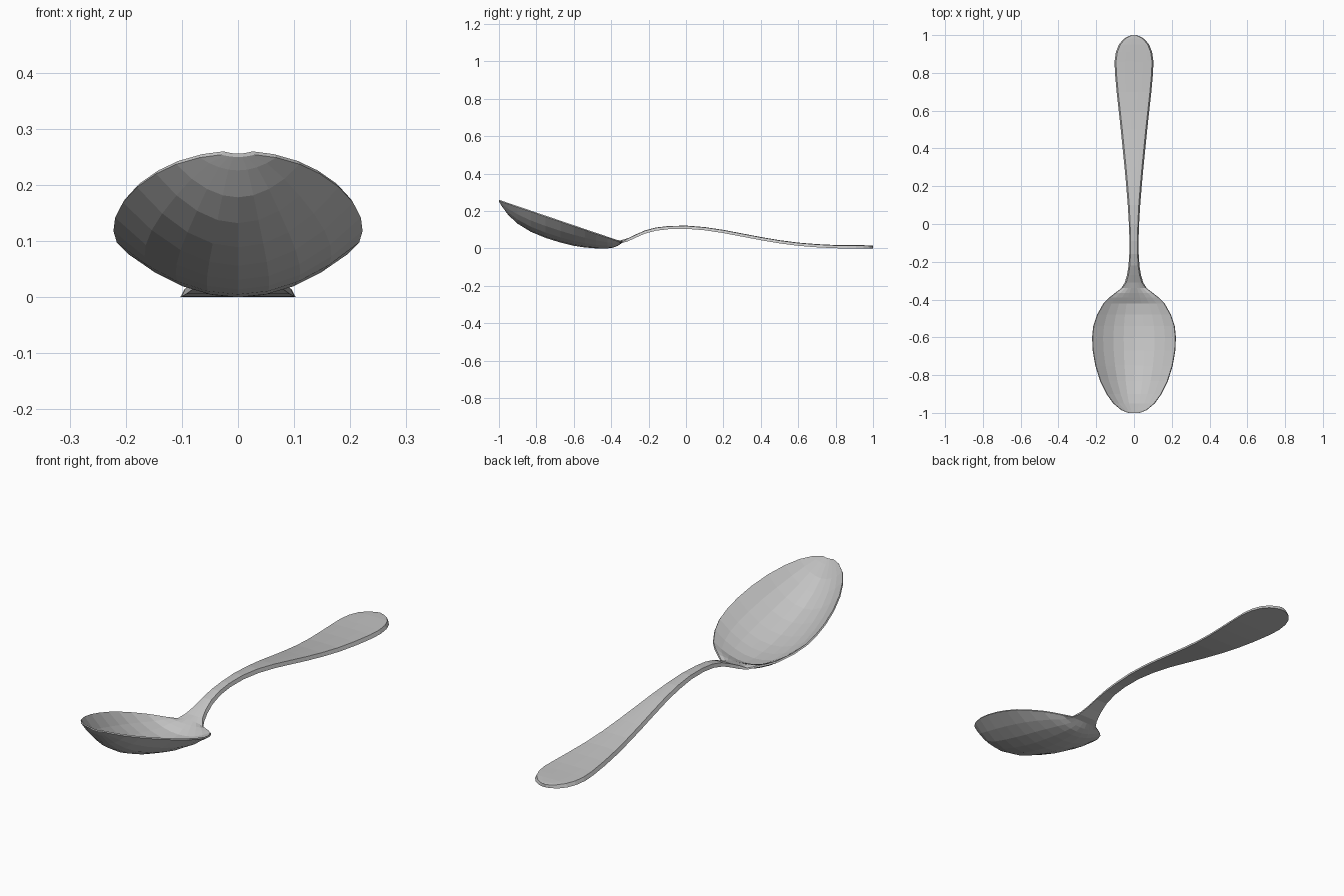
import bpy
import bmesh

cube = bpy.data.objects.get("Cube")
if cube:
    bpy.data.objects.remove(cube, do_unlink=True)

steel = bpy.data.materials.new("brushed steel")
steel.use_nodes = True
color = (0.55, 0.55, 0.55, 1)
steel.diffuse_color = color
steel.node_tree.nodes["Principled BSDF"].inputs["Base Color"].default_value = color

COLUMNS = 8

# Bowl stations: y, half width, underside centre height, thickness at centre
bowl = [
    (-1, .03, .25, .006), (-.985, .068, .226, .008), (-.95, .11, .178, .008),
    (-.9, .146, .132, .008), (-.83, .18, .089, .008), (-.75, .205, .056, .008),
    (-.67, .219, .031, .008), (-.6, .222, .014, .008), (-.54, .216, .005, .008),
    (-.48, .196, 0, .008), (-.42, .162, 0, .012), (-.39, .132, .004, .022),
    (-.365, .1, .014, .023), (-.34, .067, .03, .016),
]

# Handle stations: y, half width, top height
handle = [
    (-.31, .049, .055), (-.27, .037, .074), (-.22, .029, .096), (-.16, .025, .112),
    (-.09, .024, .12), (0, .027, .122), (.1, .033, .114), (.2, .041, .099),
    (.3, .05, .08), (.4, .06, .061), (.5, .07, .044), (.6, .081, .031),
    (.7, .092, .023), (.8, .101, .018), (.86, .103, .017), (.91, .096, .017),
    (.95, .08, .017), (.98, .055, .016), (.995, .028, .015), (1, .01, .014),
]


def ring(y, width, edge_top, edge_low, mid_top, mid_low, inset):
    """Closed cross-section: upper curve left to right, lower curve back."""
    steps = [2 * i / COLUMNS - 1 for i in range(COLUMNS + 1)]
    upper = [(u * (width - inset), y, mid_top + (edge_top - mid_top) * u * u)
             for u in steps]
    lower = [(u * width, y, mid_low + (edge_low - mid_low) * u * u)
             for u in reversed(steps)]
    return upper + lower


def rim_height(y):
    return .26 - .34 * (y + 1)


sections = []
for y, width, low, thick in bowl:
    rim = rim_height(y)
    sections.append(ring(y, width, rim, rim - .006, low + thick, low, .004))
for y, width, top in handle:
    low = max(0, top - .017)
    sections.append(ring(y, width, top - .002, low, top, low, min(.008, width * .25)))

# Loft one continuous skin from bowl tip to handle end
bm = bmesh.new()
rings = [[bm.verts.new(p) for p in section] for section in sections]
count = len(rings[0])
for a, b in zip(rings, rings[1:]):
    for i in range(count):
        j = (i + 1) % count
        bm.faces.new((a[i], a[j], b[j], b[i]))
bm.faces.new(rings[0])
bm.faces.new(rings[-1])
bmesh.ops.recalc_face_normals(bm, faces=bm.faces)

mesh = bpy.data.meshes.new("spoon")
bm.to_mesh(mesh)
bm.free()
mesh.materials.append(steel)
spoon = bpy.data.objects.new("spoon", mesh)
bpy.context.collection.objects.link(spoon)
